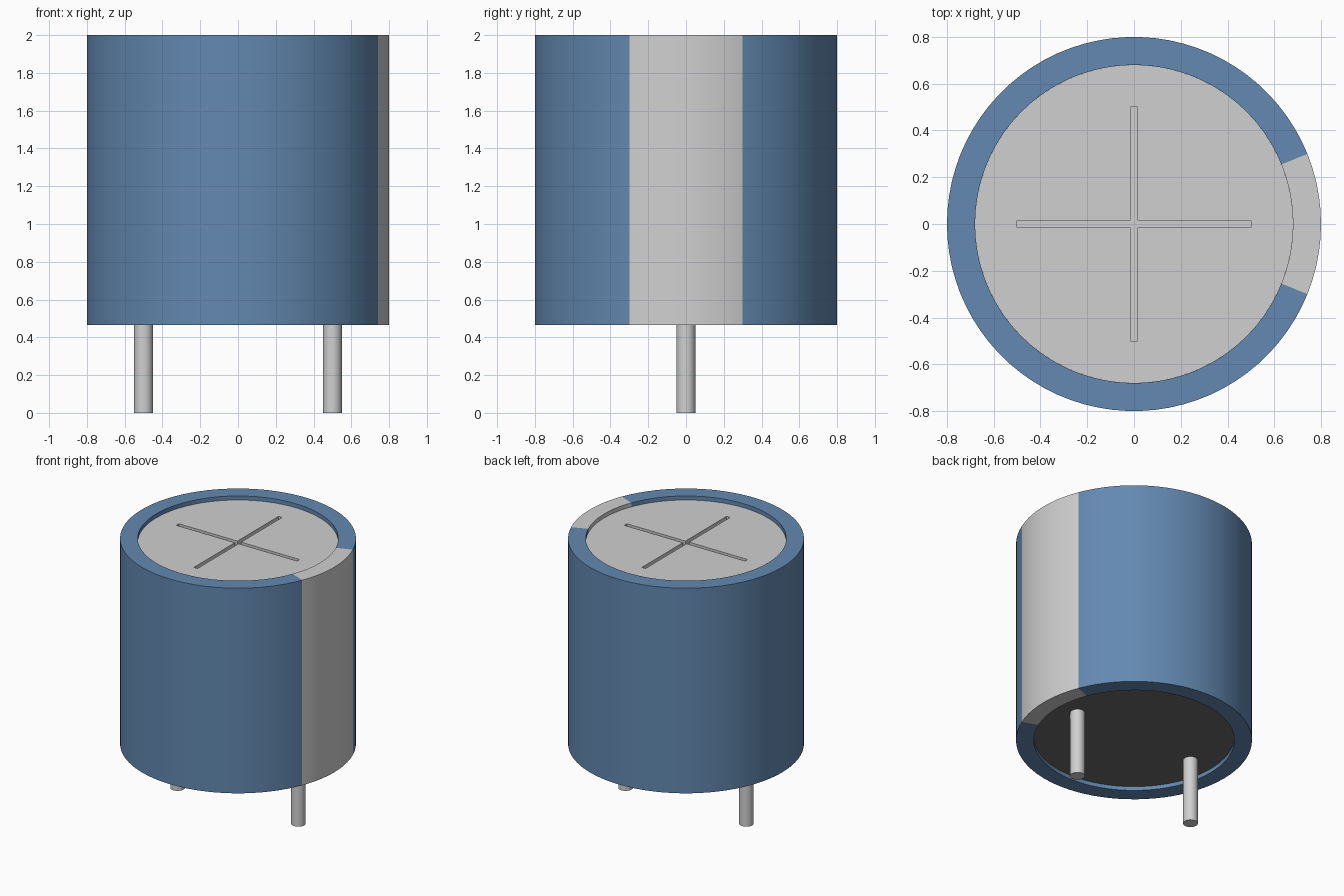
import bpy, bmesh, math
from mathutils import Matrix, Vector

if "Cube" in bpy.data.objects:
    bpy.data.objects.remove(bpy.data.objects["Cube"], do_unlink=True)

R_OUT, R_IN = 0.8, 0.68
Z_LOW, Z_TOP = 0.465, 2.0
RECESS = 0.03
STRIPE = math.radians(22)


def material(name, rgb):
    m = bpy.data.materials.new(name)
    m.use_nodes = True
    m.diffuse_color = (*rgb, 1)
    m.node_tree.nodes["Principled BSDF"].inputs["Base Color"].default_value = (*rgb, 1)
    return m


blue = material("blue sleeve", (0.125, 0.25, 0.44))
grey = material("light grey", (0.63, 0.63, 0.635))
dark = material("dark rubber", (0.148, 0.145, 0.145))


def finish(name, bm, mats, smooth=True):
    mesh = bpy.data.meshes.new(name)
    bmesh.ops.recalc_face_normals(bm, faces=bm.faces)
    bm.to_mesh(mesh)
    bm.free()
    obj = bpy.data.objects.new(name, mesh)
    bpy.context.collection.objects.link(obj)
    for m in mats:
        mesh.materials.append(m)
    if smooth:
        shade(obj)
    return obj


def shade(obj):
    bpy.ops.object.select_all(action="DESELECT")
    obj.select_set(True)
    bpy.context.view_layer.objects.active = obj
    bpy.ops.object.shade_smooth_by_angle(angle=math.radians(30))


def cylinder(name, radius, z0, z1, mat, x=0, segments=72):
    bm = bmesh.new()
    bmesh.ops.create_cone(bm, cap_ends=True, segments=segments, radius1=radius,
                          radius2=radius, depth=z1 - z0,
                          matrix=Matrix.Translation((x, 0, (z0 + z1) / 2)))
    return finish(name, bm, [mat])


# Sleeve: rectangular profile spun through the stripe arc, then the blue arc
bm = bmesh.new()
for start, sweep, steps, index in ((-STRIPE, 2 * STRIPE, 10, 1),
                                   (STRIPE, 2 * math.pi - 2 * STRIPE, 72, 0)):
    turn = Matrix.Rotation(start, 3, "Z")
    verts = [bm.verts.new(turn @ Vector((r, 0, z))) for r, z in
             ((R_IN, Z_LOW), (R_OUT, Z_LOW), (R_OUT, Z_TOP), (R_IN, Z_TOP))]
    edges = [bm.edges.new((verts[i], verts[(i + 1) % 4])) for i in range(4)]
    old = set(bm.faces)
    bmesh.ops.spin(bm, geom=verts + edges, cent=(0, 0, 0), axis=(0, 0, 1),
                   angle=sweep, steps=steps)
    for f in bm.faces:
        if f not in old:
            f.material_index = index
bmesh.ops.remove_doubles(bm, verts=bm.verts, dist=1e-4)
finish("sleeve", bm, [blue, grey])

# Metal can and rubber base, both recessed inside the sleeve
can = cylinder("can", R_IN, Z_LOW + 0.1, Z_TOP - RECESS, grey)
cylinder("rubber_base", R_IN, Z_LOW + RECESS, Z_LOW + 0.1, dark)

# Cross-shaped vent groove cut into the can top
L, W = 0.5, 0.015
quarter = [(L, -W), (L, W), (W, W)]
outline = [Matrix.Rotation(k * math.pi / 2, 3, "Z") @ Vector((x, y, Z_TOP - 2 * RECESS))
           for k in range(4) for x, y in quarter]
bm = bmesh.new()
base = bm.faces.new([bm.verts.new(p) for p in outline])
top = bmesh.ops.extrude_face_region(bm, geom=[base])["geom"]
bmesh.ops.translate(bm, vec=(0, 0, 0.1),
                    verts=[g for g in top if isinstance(g, bmesh.types.BMVert)])
cutter = finish("groove_cutter", bm, [grey], smooth=False)
cutter.hide_render = True
cut = can.modifiers.new("vent_groove", "BOOLEAN")
cut.operation = "DIFFERENCE"
cut.solver = "EXACT"
cut.object = cutter
bpy.context.view_layer.objects.active = can
bpy.ops.object.modifier_apply(modifier=cut.name)
bpy.data.objects.remove(cutter, do_unlink=True)
shade(can)

# Lead pins
for side, x in (("left", 0.5), ("right", -0.5)):
    cylinder(side + "_pin", 0.05, 0, Z_LOW + 0.06, grey, x, 24)
